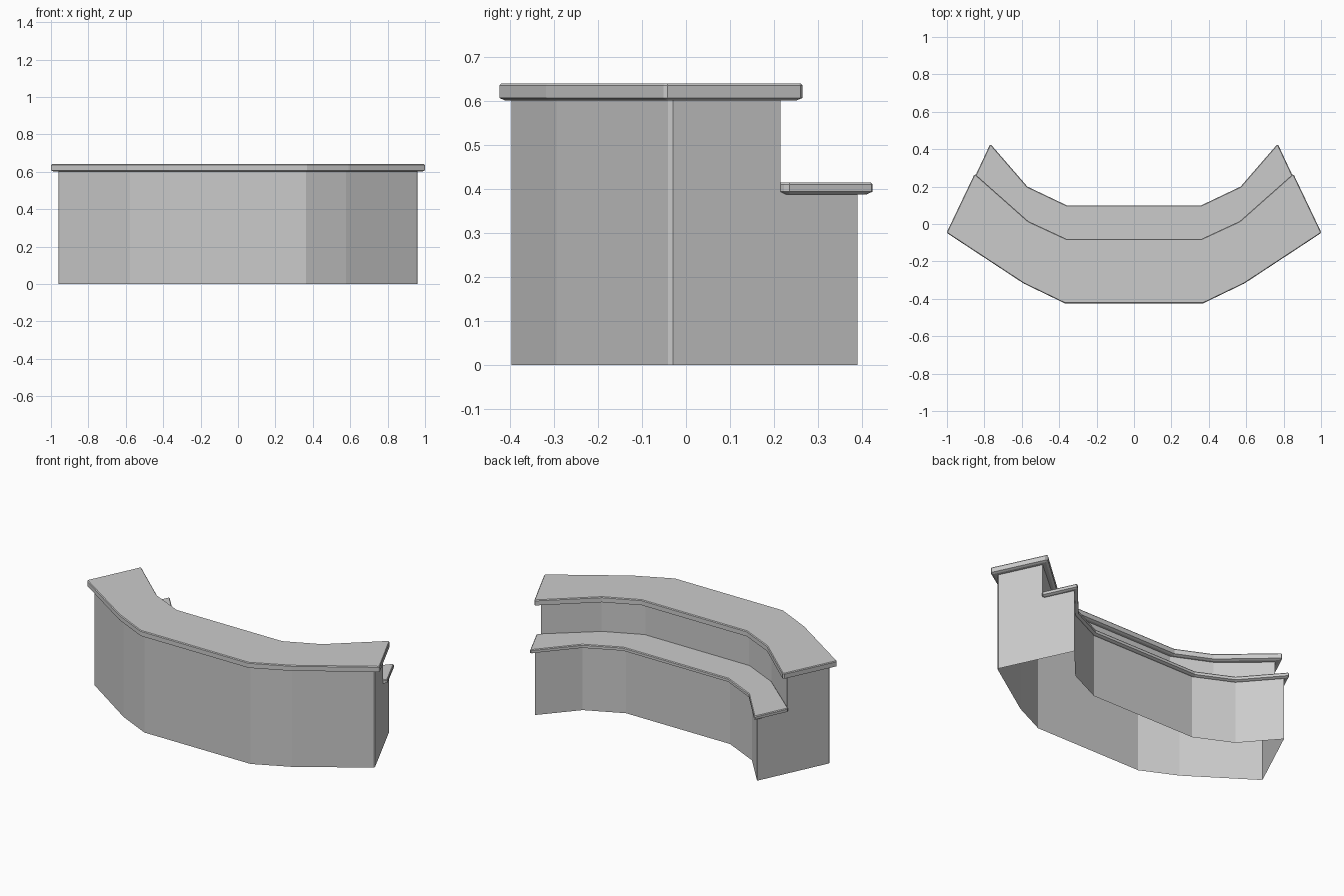
import bpy
from mathutils import Vector

if "Cube" in bpy.data.objects:
    bpy.data.objects.remove(bpy.data.objects["Cube"])


def make_object(name, verts, faces):
    mesh = bpy.data.meshes.new(name)
    mesh.from_pydata(verts, [], faces)
    mesh.update()
    obj = bpy.data.objects.new(name, mesh)
    bpy.context.collection.objects.link(obj)
    return obj


def both_sides(half):
    """Mirror a right-hand path into a full left-to-right path."""
    return [(-x, y) for x, y in reversed(half)] + list(half)


def inset(loop, d):
    """Move a counter-clockwise outline inwards by d with mitred corners."""
    out = []
    for i, p in enumerate(loop):
        a, b, c = Vector(loop[i - 1]), Vector(p), Vector(loop[(i + 1) % len(loop)])
        e, f = (b - a).normalized(), (c - b).normalized()
        n, m = Vector((-e.y, e.x)), Vector((-f.y, f.x))
        out.append(b + (n + m) * (d / (1 + n.dot(m))))
    return out


def slab(name, front, back, z0, z1):
    """Worktop with chamfered upper and lower edges."""
    loop = both_sides(front) + both_sides(back)[::-1]
    n = len(loop)
    rings = [(0.013, z0), (0, z0 + 0.006), (0, z1 - 0.005), (0.004, z1)]
    verts = [(p[0], p[1], z) for d, z in rings for p in inset(loop, d)]
    faces = []
    # Top and bottom as strips of quads running from front to back edge
    for i in range(n // 2 - 1):
        quad = (i, i + 1, n - 2 - i, n - 1 - i)
        faces.append(quad[::-1])
        faces.append([3 * n + k for k in quad])
    for r in range(3):
        for i in range(n):
            j = (i + 1) % n
            faces.append((r * n + i, r * n + j, (r + 1) * n + j, (r + 1) * n + i))
    return make_object(name, verts, faces)


def wall(name, path, z0, z1):
    """Thin upright panel following a path."""
    n = len(path)
    verts = [(x, y, z) for z in (z0, z1) for x, y in path]
    faces = [(i, i + 1, n + i + 1, n + i) for i in range(n - 1)]
    return make_object(name, verts, faces)


# Wide upper counter
slab("upper_counter",
     [(0.37, -0.424), (0.59, -0.318), (0.996, -0.051), (1.0, -0.042)],
     [(0.36, -0.08), (0.565, 0.015), (0.847, 0.265), (0.856, 0.26)],
     0.601, 0.64)

# Narrow lower work shelf
slab("lower_counter",
     [(0.36, -0.112), (0.58, -0.009), (0.853, 0.223), (0.859, 0.235)],
     [(0.36, 0.10), (0.57, 0.20), (0.764, 0.424), (0.772, 0.421)],
     0.388, 0.415)

# Base panels, open underneath
wall("front_panel",
     both_sides([(0.363, -0.396), (0.577, -0.294), (0.954, -0.041), (0.959, -0.03)]),
     0, 0.605)
wall("upper_back_panel",
     both_sides([(0.355, -0.11), (0.582, -0.006), (0.843, 0.215)])[::-1], 0.4, 0.605)
wall("lower_back_panel",
     both_sides([(0.356, 0.078), (0.58, 0.184), (0.76, 0.39)])[::-1], 0, 0.395)

# Stepped end panels
for side, s in (("right", 1), ("left", -1)):
    verts = [(s * 0.959, -0.03, 0), (s * 0.76, 0.39, 0), (s * 0.76, 0.39, 0.395),
             (s * 0.843, 0.215, 0.395), (s * 0.843, 0.215, 0.605), (s * 0.959, -0.03, 0.605)]
    faces = [(0, 1, 2, 3), (0, 3, 4, 5)]
    make_object(side + "_end_panel", verts, [f[::s] for f in faces])
